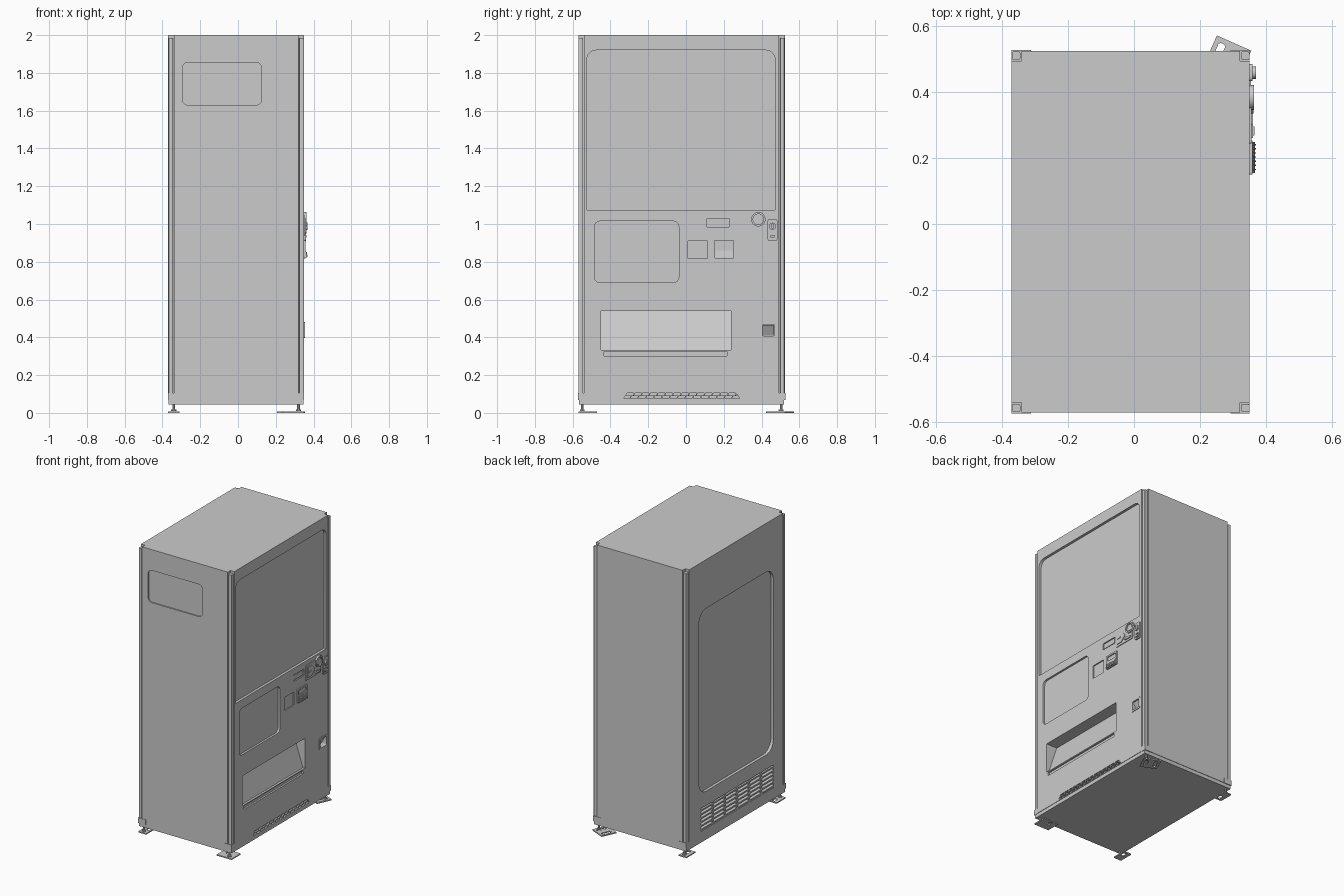
import bpy, bmesh, math
from mathutils import Matrix

if "Cube" in bpy.data.objects:
    bpy.data.objects.remove(bpy.data.objects["Cube"])

XB, XF, YL, YR = -0.37, 0.35, -0.57, 0.523   # body extents
BOT, TOP = 0.07, 2.0


def prism(name, pts, axis, lo, hi):
    """Extrude a 2D outline along an axis."""
    def put(a, b, t):
        return {'x': (t, a, b), 'y': (a, t, b), 'z': (a, b, t)}[axis]
    bm = bmesh.new()
    low = [bm.verts.new(put(a, b, lo)) for a, b in pts]
    high = [bm.verts.new(put(a, b, hi)) for a, b in pts]
    bm.faces.new(low)
    bm.faces.new(high)
    n = len(pts)
    for i in range(n):
        j = (i + 1) % n
        bm.faces.new((low[i], low[j], high[j], high[i]))
    bmesh.ops.recalc_face_normals(bm, faces=bm.faces)
    me = bpy.data.meshes.new(name)
    bm.to_mesh(me)
    bm.free()
    ob = bpy.data.objects.new(name, me)
    bpy.context.collection.objects.link(ob)
    return ob


def rrect(a0, a1, b0, b1, r_low=0.0, r_top=None, seg=6):
    """Rectangle outline with rounded lower and upper corners."""
    r_top = r_low if r_top is None else r_top
    pts = []
    for k, (a, b, sa, sb, r) in enumerate([(a1, b1, -1, -1, r_top), (a0, b1, 1, -1, r_top),
                                           (a0, b0, 1, 1, r_low), (a1, b0, -1, 1, r_low)]):
        if r == 0:
            pts.append((a, b))
            continue
        for i in range(seg + 1):
            t = math.pi / 2 * (k + i / seg)
            pts.append((a + sa * r + r * math.cos(t), b + sb * r + r * math.sin(t)))
    return pts


def box(name, x0, x1, y0, y1, z0, z1):
    return prism(name, rrect(x0, x1, y0, y1), 'z', z0, z1)


def disc(a, b, r, n=20):
    return [(a + r * math.cos(2 * math.pi * i / n), b + r * math.sin(2 * math.pi * i / n)) for i in range(n)]


def cut(ob, cutter):
    m = ob.modifiers.new('cut', 'BOOLEAN')
    m.object, m.operation, m.solver = cutter, 'DIFFERENCE', 'EXACT'
    bpy.context.view_layer.objects.active = ob
    bpy.ops.object.modifier_apply(modifier=m.name)
    bpy.data.objects.remove(cutter)


# cabinet with notched corners
c = 0.03
cabinet = prism('cabinet', [
    (XB + c, YL), (XF - c, YL), (XF - c, YL + c), (XF, YL + c),
    (XF, YR - c), (XF - c, YR - c), (XF - c, YR), (XB + c, YR),
    (XB + c, YR - c), (XB, YR - c), (XB, YL + c), (XB + c, YL + c)], 'z', BOT, TOP)
box('base', XB + 0.003, XF - 0.003, YL + 0.003, YR - 0.003, 0.045, BOT)

# recesses in the front (+x side)
F = XF + 0.05
cut(cabinet, prism('window_cut', rrect(-0.525, 0.472, 1.075, 1.92, 0, 0.05), 'x', XF - 0.018, F))
cut(cabinet, prism('panel_cut', rrect(-0.485, -0.038, 0.69, 1.015, 0.03), 'x', XF - 0.014, F))
cut(cabinet, prism('bay_cut', [(F, 0.54), (0.265, 0.54), (0.335, 0.332), (F, 0.332)], 'y', -0.45, 0.237))
cut(cabinet, prism('lip_cut', rrect(-0.435, 0.218, 0.30, 0.325), 'x', XF - 0.012, F))
cut(cabinet, prism('display_cut', rrect(0.11, 0.227, 0.983, 1.028), 'x', XF - 0.008, F))
cut(cabinet, prism('square_cut', rrect(0.01, 0.115, 0.818, 0.91), 'x', XF - 0.008, F))
cut(cabinet, prism('return_cut', rrect(0.405, 0.468, 0.408, 0.468, 0.006), 'x', XF - 0.04, F))
cut(cabinet, prism('grille_cut', [(-0.33, 0.076), (0.285, 0.076), (0.265, 0.106), (-0.31, 0.106)], 'x', XF - 0.015, F))

# recesses in the left side, and in the back (-x side)
cut(cabinet, prism('side_cut', rrect(-0.295, 0.125, 1.63, 1.855, 0.03), 'y', YL - 0.05, YL + 0.008))
cut(cabinet, prism('back_cut', rrect(-0.435, 0.385, 0.385, 1.66, 0.08), 'x', XB - 0.05, XB + 0.02))
cut(cabinet, prism('vent_cut', rrect(-0.435, 0.365, 0.125, 0.285), 'x', XB - 0.05, XB + 0.025))

# slanted rear louvres and dividers
for i in range(6):
    z = 0.13 + i * 0.027
    prism('rear_louvre', [(XB, z), (XB + 0.025, z + 0.012), (XB + 0.025, z + 0.018), (XB, z + 0.010)],
          'y', -0.435, 0.365)
for i in range(1, 6):
    y = -0.435 + i * 0.8 / 6
    box('rear_divider', XB, XB + 0.025, y - 0.007, y + 0.007, 0.125, 0.285)

# lower front grille: one rail and two staggered rows of slanted bars
box('grille_rail', XF - 0.015, XF, -0.318, 0.273, 0.0895, 0.0925)
for row, z in enumerate((0.076, 0.091)):
    for i in range(14):
        y = -0.30 + i * 0.0415 + row * 0.018
        prism('grille_bar', [(y, z), (y + 0.007, z), (y + 0.012, z + 0.015), (y + 0.005, z + 0.015)],
              'x', XF - 0.015, XF)

# corner posts, brackets and levelling feet
for front in (0, 1):
    for right in (0, 1):
        x, y = (XF if front else XB), (YR if right else YL)
        sx, sy = (-1 if front else 1), (-1 if right else 1)

        def rect(a0, a1, b0, b1):
            return (*sorted((x + sx * a0, x + sx * a1)), *sorted((y + sy * b0, y + sy * b1)))
        prism('corner_post', rrect(*rect(0.001, 0.026, 0.001, 0.026), 0.005, seg=3), 'z', BOT, 1.985)
        box('corner_bracket', *rect(0, 0.058, -0.003, 0.033), 0.068, 0.105)
        bx, by = x + sx * 0.03, y + sy * 0.02
        prism('foot_bolt', disc(bx, by, 0.007, 10), 'z', 0.01, 0.05)
        prism('foot_nut', disc(bx, by, 0.014, 6), 'z', 0.010, 0.018)
        if front and right:
            # this foot plate is swivelled outwards
            plate = box('foot_plate', -0.057, 0.057, -0.054, 0.054, 0, 0.008)
            cut(plate, prism('slot', rrect(-0.042, -0.02, -0.03, 0.038, 0.008), 'z', -0.1, 0.1))
            cut(plate, prism('slot', rrect(0.02, 0.042, -0.03, 0.038, 0.008), 'z', -0.1, 0.1))
            plate.data.transform(Matrix.Translation((0.281, 0.498, 0)) @ Matrix.Rotation(math.radians(-24), 4, 'Z'))
        else:
            w = 0.115 if front else 0.06
            plate = box('foot_plate', *rect(0, w, 0, 0.10), 0, 0.008)
            hx, hy = x + sx * w * 0.6, y + sy * 0.068
            cut(plate, prism('slot', rrect(hx - 0.012, hx + 0.012, hy - 0.018, hy + 0.018, 0.008), 'z', -0.1, 0.1))

# coin unit: plate, funnel, round button and lever
prism('coin_plate', rrect(0.243, 0.405, 0.94, 1.045, 0.008), 'x', XF, XF + 0.005)
ring = prism('coin_button_ring', disc(0.383, 1.025, 0.038, 28), 'x', XF, XF + 0.013)
cut(ring, prism('ring_cut', disc(0.383, 1.025, 0.028, 28), 'x', XF + 0.004, F))
prism('coin_button', disc(0.383, 1.025, 0.022, 24), 'x', XF, XF + 0.010)
prism('coin_funnel', [(0.26, 0.955), (0.30, 0.955), (0.335, 0.985), (0.335, 1.0), (0.30, 1.03), (0.26, 1.03)],
      'x', XF, XF + 0.010)
box('coin_slot_rim', XF, XF + 0.014, 0.268, 0.295, 0.988, 0.996)
prism('coin_lever', [(0.335, 0.955), (0.385, 0.95), (0.395, 0.962), (0.345, 0.972)], 'x', XF, XF + 0.012)

# note reader: frame with slot and a ribbed wedge below
reader = prism('note_reader', rrect(0.15, 0.253, 0.818, 0.915, 0.005), 'x', XF, XF + 0.008)
cut(reader, prism('note_slot_cut', rrect(0.162, 0.241, 0.873, 0.904, 0.006), 'x', XF + 0.001, F))
prism('note_tray', [(XF, 0.86), (XF + 0.010, 0.86), (XF + 0.016, 0.822), (XF, 0.822)], 'y', 0.155, 0.248)
for i in range(7):
    y = 0.163 + i * 0.0125
    prism('note_rib', [(XF, 0.852), (XF + 0.014, 0.852), (XF + 0.019, 0.826), (XF, 0.826)], 'y', y, y + 0.004)
box('display_glass', XF - 0.010, XF - 0.003, 0.117, 0.22, 0.989, 1.022)

# door lock
lock = prism('lock_plate', rrect(0.432, 0.484, 0.91, 1.027, 0.012), 'x', XF, XF + 0.009)
cut(lock, prism('lock_cut', rrect(0.441, 0.475, 0.918, 0.952, 0.01), 'x', XF + 0.002, F))
cyl = prism('lock_cylinder', disc(0.458, 0.988, 0.019, 24), 'x', XF, XF + 0.019)
cut(cyl, prism('key_cut', rrect(0.455, 0.461, 0.977, 0.999), 'x', XF + 0.010, F))
prism('lock_grip', rrect(0.446, 0.470, 0.928, 0.942, 0.005), 'x', XF, XF + 0.012)

# coin return frame and flap
frame = prism('return_frame', rrect(0.394, 0.479, 0.396, 0.480, 0.01), 'x', XF - 0.006, XF + 0.004)
cut(frame, prism('frame_cut', rrect(0.405, 0.468, 0.408, 0.468, 0.006), 'x', XF - 0.1, F))
prism('return_flap', [(XF - 0.004, 0.466), (XF - 0.035, 0.41), (XF - 0.039, 0.412), (XF - 0.010, 0.466)],
      'y', 0.406, 0.467)

# smooth the rounded parts, keeping hard edges
bpy.ops.object.select_all(action='SELECT')
bpy.ops.object.shade_smooth_by_angle(angle=math.radians(25))
